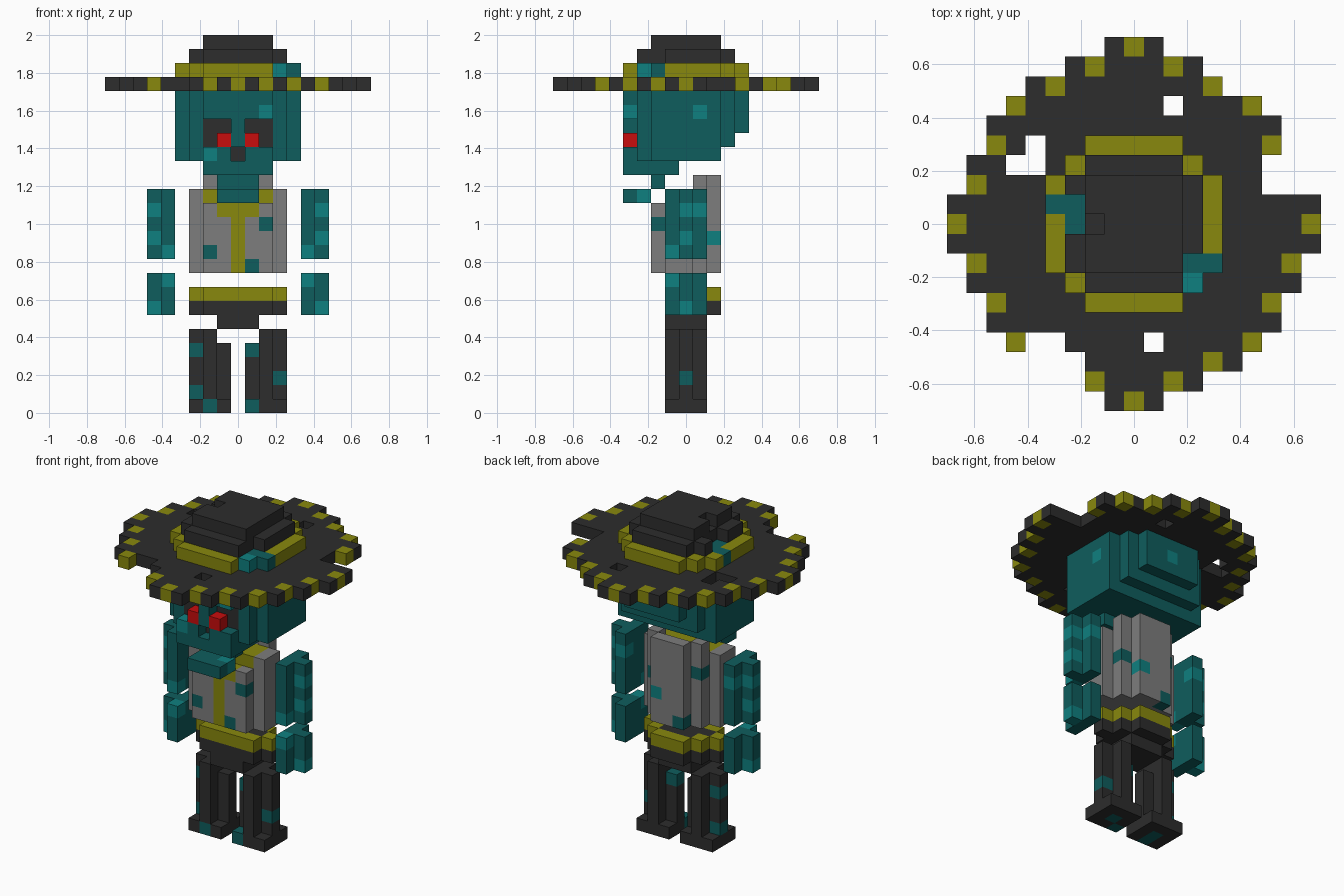
import bpy
import bmesh
from mathutils import Vector

if "Cube" in bpy.data.objects:
    bpy.data.objects.remove(bpy.data.objects["Cube"], do_unlink=True)

V = 2 / 27  # block size: the figure is 27 blocks tall

COLOURS = {
    "charcoal": (0.026, 0.026, 0.026),
    "teal": (0.0045, 0.110, 0.110),
    "light teal": (0.0045, 0.216, 0.216),
    "olive": (0.246, 0.246, 0.004),
    "grey": (0.205, 0.205, 0.205),
    "red": (0.578, 0.004, 0.004),
}
MATS = {}
for mat_name, rgb in COLOURS.items():
    m = bpy.data.materials.new(mat_name)
    m.use_nodes = True
    m.diffuse_color = (*rgb, 1)
    bsdf = m.node_tree.nodes["Principled BSDF"]
    bsdf.inputs["Base Color"].default_value = (*rgb, 1)
    bsdf.inputs["Roughness"].default_value = 0.9
    MATS[mat_name] = m

SIDES = [Vector(d) for d in ((1, 0, 0), (-1, 0, 0), (0, 1, 0), (0, -1, 0), (0, 0, 1), (0, 0, -1))]


def blocks(xs, ys, zs):
    """Set of block cells from inclusive (low, high) ranges."""
    return {(i, j, k) for i in range(xs[0], xs[1] + 1)
            for j in range(ys[0], ys[1] + 1) for k in range(zs[0], zs[1] + 1)}


def plan(rows, zs):
    """Cells from {y: half width}, repeated over the layers."""
    return set().union(*(blocks((-w, w), (j, j), zs) for j, w in rows.items()))


def build(name, cells, colour, paint=None):
    """Outer faces of a set of blocks as one mesh; paint maps cell -> colour."""
    paint = paint or {}
    bm = bmesh.new()
    verts = {}
    used = [colour] + sorted({paint[c] for c in cells if c in paint} - {colour})
    for cell in sorted(cells):
        c = Vector(cell)
        for n in SIDES:
            if tuple(int(a) for a in c + n) in cells:
                continue
            a = Vector((n.y, n.z, n.x))
            b = n.cross(a)
            corners = []
            for s, t in ((-1, -1), (1, -1), (1, 1), (-1, 1)):
                p = c + (n + a * s + b * t) / 2 + Vector((0, 0, 0.5))
                key = tuple(round(q * 2) for q in p)
                if key not in verts:
                    verts[key] = bm.verts.new(p * V)
                corners.append(verts[key])
            face = bm.faces.new(corners)
            face.material_index = used.index(paint.get(cell, colour))
    mesh = bpy.data.meshes.new(name)
    bm.to_mesh(mesh)
    bm.free()
    for u in used:
        mesh.materials.append(MATS[u])
    obj = bpy.data.objects.new(name, mesh)
    bpy.context.collection.objects.link(obj)
    return obj


def spots(colour, *cells):
    return {c: colour for c in cells}


# Octagonal plan shared by the head and the hat band
OCTAGON = {j: {4: 2, 3: 3}.get(abs(j), 4) for j in range(-4, 5)}

# Legs: plus-shaped columns on square feet
for side, s in (("left", 1), ("right", -1)):
    foot = {(s * i, j, 0) for i, j, _ in blocks((1, 3), (-1, 1), (0, 0))}
    build(side + "_foot", foot, "charcoal", spots(
        "teal", (1, -1, 0), (2, 0, 0), (-2, -1, 0), (-2, 0, 0)))
    leg = blocks((2, 2), (-1, 1), (1, 5)) | blocks((1, 3), (0, 0), (1, 4)) | {(3, 0, 5)}
    leg = {(s * i, j, k) for i, j, k in leg}
    build(side + "_leg", leg, "charcoal", spots(
        "teal", (1, 0, 4), (3, 0, 2), (-3, 0, 4), (-3, 0, 1)))

# Hips and belt
build("crotch", blocks((-1, 1), (-1, 1), (6, 6)), "charcoal")
WAIST = {-1: 2, 0: 3, 1: 2, 2: 1}
build("hips", plan(WAIST, (7, 7)), "charcoal")
belt = plan(WAIST, (8, 8))
core = plan({0: 2, 1: 1}, (8, 8))
build("belt", belt, "olive", {c: "charcoal" for c in core})

# Shirt with tie stripe, collar and torn patches
shirt = plan({-2: 2, -1: 3, 0: 3, 1: 2, 2: 1}, (10, 14))
shirt |= plan({-1: 3, 0: 3, 1: 2, 2: 1}, (15, 15))
shirt |= blocks((-1, 1), (2, 2), (16, 16)) | {(-2, 1, 16), (2, 1, 16)}
shirt_paint = {c: "olive" for c in blocks((0, 0), (-2, -2), (10, 14))
               | blocks((-1, 1), (-2, -2), (14, 14)) | blocks((-2, 2), (-1, 0), (15, 15))}
shirt_paint.update(spots("teal", (-2, -2, 11), (2, -2, 13), (1, -2, 10),
                         (-2, 1, 14), (-1, 2, 10), (2, 1, 13)))
shirt_paint.update(spots("light teal", (1, 2, 12)))
build("shirt", shirt, "grey", shirt_paint)

# Arms: upper and lower pieces with a ridge on the outside
for side, s in (("left", 1), ("right", -1)):
    for part, zs in (("upper_arm", (11, 15)), ("forearm", (7, 9))):
        arm = blocks((5, 5), (-1, 1), zs) | blocks((6, 6), (0, 0), zs)
        arm = {(s * i, j, k) for i, j, k in arm}
        light = [(s * i, j, k) for i, j, k in
                 ((6, 0, 14), (5, -1, 11), (5, 1, 14), (6, 0, 12), (5, -1, 9), (6, 0, 7))]
        build(f"{side}_{part}", arm, "teal", spots("light teal", *light))

# Head: octagonal, stepped in at the lower back, with eye and nose sockets
head = plan(OCTAGON, (18, 22))
head = {c for c in head if c[1] <= {18: 2, 19: 3}.get(c[2], 4)}
sockets = (blocks((-2, -1), (-4, -4), (19, 20)) | blocks((1, 2), (-4, -4), (19, 20))
           | {(0, -4, 18)})
head -= sockets
head_paint = {(i, -3, k): "charcoal" for i, _, k in sockets}
head_paint.update(spots("light teal", (-2, -4, 18), (2, -4, 21), (4, 1, 21), (0, 4, 21)))
build("head", head, "teal", head_paint)
for side, i in (("left", 1), ("right", -1)):
    build(side + "_eye", {(i, -4, 19)}, "red")

# Hanging jaw
build("upper_jaw", blocks((-2, 2), (-4, -1), (17, 17)), "teal")
build("throat", blocks((-1, 1), (-2, -2), (16, 16)), "teal")
build("lower_jaw", blocks((-1, 1), (-4, -3), (15, 15)), "teal", spots("light teal", (1, -3, 15)))

# Hat brim: round, frayed, with olive trim blocks
HALF = (9, 9, 8, 8, 7, 7, 6, 5, 3, 1)
brim = plan({j: HALF[abs(j)] for j in range(-9, 10)}, (23, 23))
torn = ((5, 7), (7, 3), (8, 3), (7, 2), (8, 2), (-5, 4), (-6, 3), (-5, 3), (2, 6),
        (1, -6), (-4, -6), (-5, -6), (-3, -7), (-4, -7), (-5, -7), (-3, -8))
brim -= {(i, j, 23) for i, j in torn}
trim = {(sx * i, sy * j, 23): "olive" for sx in (1, -1) for sy in (1, -1)
        for i, j in ((0, 9), (2, 8), (4, 7), (6, 6), (7, 4), (8, 2), (9, 0))}
build("hat_brim", brim, "charcoal", trim)

# Hat band and crown, with holes where the head shows through
band_paint = spots("teal", (3, -2, 24), (4, -2, 24), (-4, 1, 24), (-3, 1, 24), (-3, 0, 24))
band_paint[(3, -3, 24)] = "light teal"
build("hat_band", plan(OCTAGON, (24, 24)), "olive", band_paint)
crown = plan({j: 2 if abs(j) == 3 else 3 for j in range(-3, 4)}, (25, 25))
crown |= blocks((-2, 2), (-2, 2), (26, 26))
crown -= {(3, -2, 25), (-3, 1, 25), (-3, 0, 25), (-2, 0, 26)}
build("hat_crown", crown, "charcoal")
